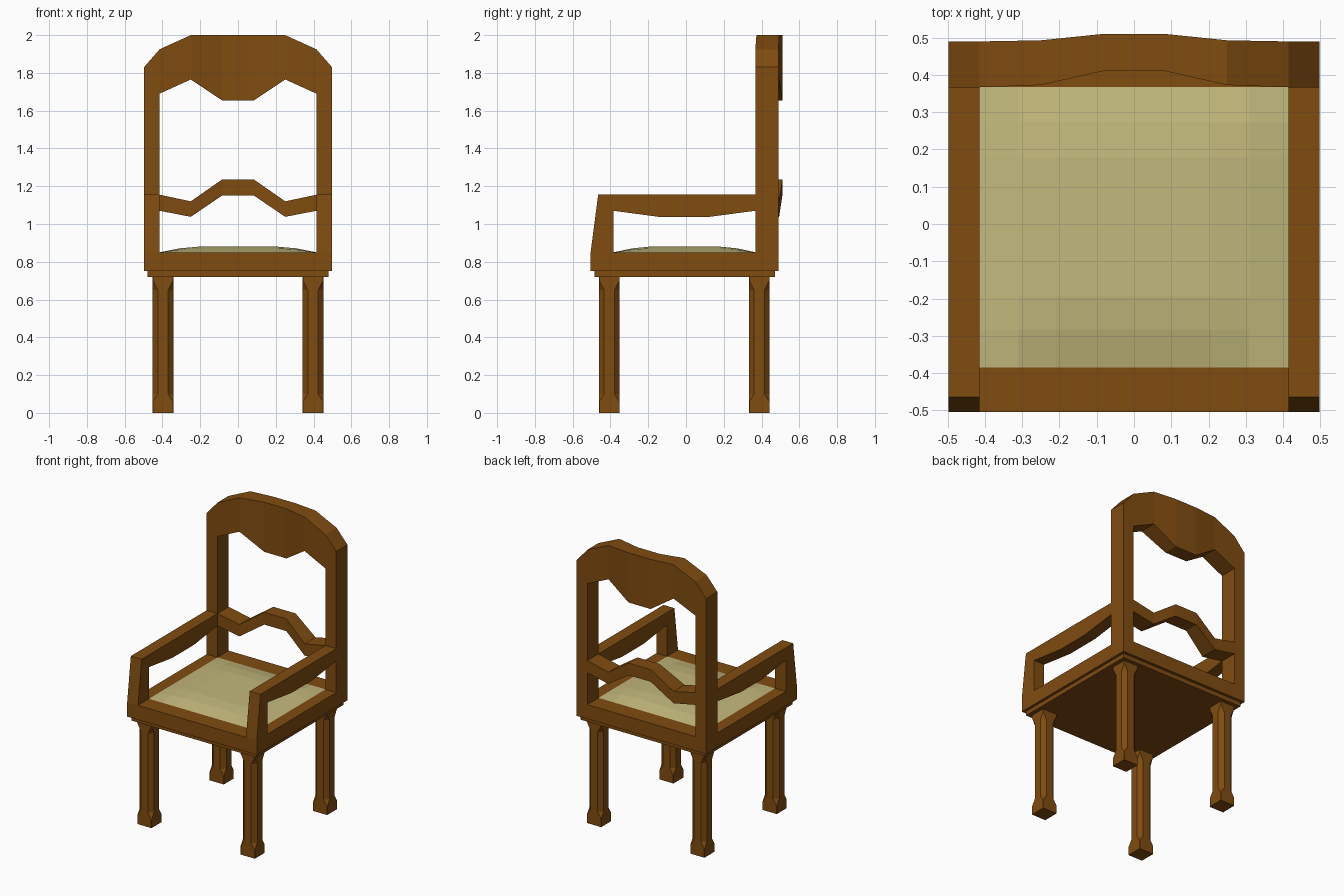
import bpy, bmesh

if "Cube" in bpy.data.objects:
    bpy.data.objects.remove(bpy.data.objects["Cube"])

def material(name, col):
    m = bpy.data.materials.new(name)
    m.diffuse_color = (*col, 1)
    m.use_nodes = True
    m.node_tree.nodes["Principled BSDF"].inputs["Base Color"].default_value = m.diffuse_color
    return m

WOOD = material("brown wood", (0.215, 0.072, 0.005))
CLOTH = material("pale green cloth", (0.54, 0.48, 0.20))

def finish(bm, name, mat):
    bmesh.ops.recalc_face_normals(bm, faces=bm.faces)
    me = bpy.data.meshes.new(name)
    bm.to_mesh(me)
    bm.free()
    me.materials.append(mat)
    ob = bpy.data.objects.new(name, me)
    bpy.context.collection.objects.link(ob)
    return ob

def loft(name, rings, mat=WOOD):
    """Skin equal-sized rings of points and cap both ends."""
    bm = bmesh.new()
    vs = [[bm.verts.new(p) for p in r] for r in rings]
    n = len(rings[0])
    for a, b in zip(vs, vs[1:]):
        for i in range(n):
            j = (i + 1) % n
            bm.faces.new((a[i], a[j], b[j], b[i]))
    bm.faces.new(vs[0])
    bm.faces.new(vs[-1])
    return finish(bm, name, mat)

def box(name, x0, x1, y0, y1, z0, z1):
    return loft(name, [[(x0, y0, z), (x1, y0, z), (x1, y1, z), (x0, y1, z)] for z in (z0, z1)])

def mirrored(half):
    """Mirror right-hand stations (first value is x) to the left."""
    return [(-s[0], *s[1:]) for s in half] + half[::-1]

def rail(name, half):
    """Bowed back rail from stations of x, front y, back y, bottom z, top z."""
    loft(name, [[(x, f, lo), (x, b, lo), (x, b, hi), (x, f, hi)]
                for x, f, b, lo, hi in mirrored(half)])

IN, OUT = 0.415, 0.498
FRONT, BACK = -0.505, 0.49

# seat base and frame
box("seat_base", -0.48, 0.48, -0.485, 0.47, 0.72, 0.76)
box("seat_panel", -OUT, OUT, FRONT, BACK, 0.75, 0.80)
box("seat_front_rail", -OUT, OUT, FRONT, -0.385, 0.80, 0.85)
box("seat_back_rail", -OUT, OUT, 0.368, BACK, 0.80, 0.85)
for side, s in (("left", -1), ("right", 1)):
    x0, x1 = sorted((s * IN, s * OUT))
    box(side + "_seat_rail", x0, x1, -0.385, 0.368, 0.80, 0.85)
    # back post
    box(side + "_back_post", x0, x1, 0.367, BACK, 0.85, 1.69)
    # arm with curved underside, and its sloping front support
    under = [(0.367, 1.07), (0.11, 1.036), (-0.13, 1.036), (-0.385, 1.07)]
    bm_pts = under + [(-0.465, 1.07), (-0.465, 1.155), (0.367, 1.155)]
    loft(side + "_arm", [[(x, y, z) for y, z in bm_pts] for x in (x0, x1)])
    support = [(FRONT, 0.85), (-0.385, 0.85), (-0.385, 1.155), (-0.465, 1.155)]
    loft(side + "_arm_support", [[(x, y, z) for y, z in support] for x in (x0, x1)])

# domed cushion
xs = [-0.415, -0.31, -0.21, 0.21, 0.31, 0.415]
ys = [-0.385, -0.285, -0.195, 0.18, 0.272, 0.368]
rise = [0, 0.7, 1, 1, 0.7, 0]
bm = bmesh.new()
grid = [[bm.verts.new((x, y, 0.85 + 0.03 * rise[i] * rise[j])) for j, y in enumerate(ys)]
        for i, x in enumerate(xs)]
for i in range(5):
    for j in range(5):
        bm.faces.new((grid[i][j], grid[i + 1][j], grid[i + 1][j + 1], grid[i][j + 1]))
finish(bm, "cushion", CLOTH)

# back rails
rail("top_rail", [(OUT, 0.367, BACK, 1.69, 1.83), (IN, 0.367, BACK, 1.69, 1.925),
                  (0.25, 0.373, 0.493, 1.765, 2.0), (0.085, 0.41, 0.51, 1.655, 2.0)])
rail("middle_rail", [(IN, 0.367, BACK, 1.07, 1.155), (0.25, 0.373, 0.493, 1.038, 1.12),
                     (0.085, 0.41, 0.51, 1.15, 1.235)])

# legs: square ends with chamfered corners along the shaft
def leg(name, cx, cy, h=0.055):
    rings = []
    for z, c in ((0, .002), (.06, .002), (.10, .028), (.65, .028), (.70, .002), (.73, .002)):
        k = h - c
        ring = [(k, -h), (h, -k), (h, k), (k, h), (-k, h), (-h, k), (-h, -k), (-k, -h)]
        rings.append([(cx + x, cy + y, z) for x, y in ring])
    loft(name, rings)

for side, s in (("left", -1), ("right", 1)):
    leg(side + "_front_leg", s * 0.397, -0.406)
    leg(side + "_back_leg", s * 0.397, 0.388)
